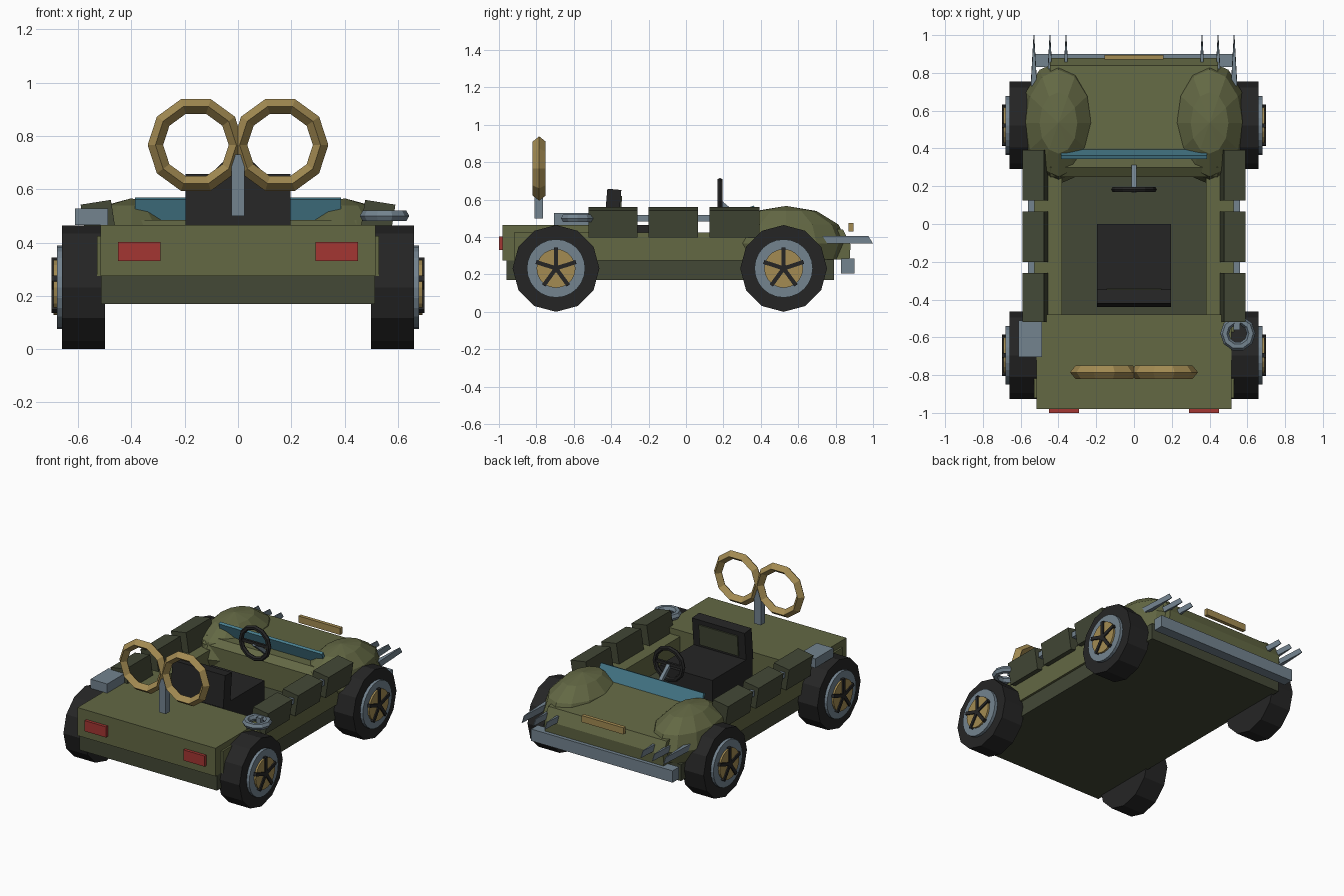
import bpy, bmesh, math
from mathutils import Matrix, Vector

if "Cube" in bpy.data.objects:
    bpy.data.objects.remove(bpy.data.objects["Cube"])


def lin(c):
    return c / 12.92 if c <= 0.04045 else ((c + 0.055) / 1.055) ** 2.4


def mat(name, r, g, b):
    m = bpy.data.materials.new(name)
    m.diffuse_color = (lin(r / 255), lin(g / 255), lin(b / 255), 1)
    m.use_nodes = True
    m.node_tree.nodes["Principled BSDF"].inputs["Base Color"].default_value = m.diffuse_color
    return m


OLIVE = mat("olive", 99, 104, 68)
DARK = mat("dark_olive", 67, 72, 54)
STEEL = mat("steel", 115, 131, 143)
BRASS = mat("brass", 163, 139, 82)
BLACK = mat("black", 37, 37, 37)
GLASS = mat("teal_glass", 74, 128, 145)
RED = mat("red", 164, 54, 50)


def finish(name, bm, material):
    bmesh.ops.recalc_face_normals(bm, faces=bm.faces)
    me = bpy.data.meshes.new(name)
    bm.to_mesh(me)
    bm.free()
    me.materials.append(material)
    ob = bpy.data.objects.new(name, me)
    bpy.context.collection.objects.link(ob)
    return ob


def box(name, material, x, y, z, rot=None):
    """Box from min/max pairs, optionally turned about its centre."""
    bm = bmesh.new()
    c = Vector(((x[0] + x[1]) / 2, (y[0] + y[1]) / 2, (z[0] + z[1]) / 2))
    size = (x[1] - x[0], y[1] - y[0], z[1] - z[0])
    m = Matrix.Translation(c) @ (rot or Matrix()) @ Matrix.Diagonal((*size, 1))
    bmesh.ops.create_cube(bm, size=1, matrix=m)
    return finish(name, bm, material)


def disc(name, material, r, x0, x1, y, z, sides):
    """Cylinder lying along x."""
    bm = bmesh.new()
    m = Matrix.Translation(((x0 + x1) / 2, y, z)) @ Matrix.Rotation(math.pi / 2, 4, 'Y')
    bmesh.ops.create_cone(bm, cap_ends=True, segments=sides, radius1=r, radius2=r,
                          depth=abs(x1 - x0), matrix=m)
    return finish(name, bm, material)


def ring(name, material, major, minor, n, k, matrix, phase=0):
    """Faceted torus around local z."""
    bm = bmesh.new()
    rows = []
    for i in range(n):
        a = 2 * math.pi * i / n + phase
        row = []
        for j in range(k):
            b = 2 * math.pi * j / k
            r = major + minor * math.cos(b)
            row.append(bm.verts.new(matrix @ Vector(
                (r * math.cos(a), r * math.sin(a), minor * math.sin(b)))))
        rows.append(row)
    for i in range(n):
        p, q = rows[i], rows[(i + 1) % n]
        for j in range(k):
            bm.faces.new((p[j], q[j], q[(j + 1) % k], p[(j + 1) % k]))
    return finish(name, bm, material)


def extrude_x(name, material, profile, half):
    """Closed (y, z) profile extruded across the width."""
    bm = bmesh.new()
    a, b = ([bm.verts.new((x, y, z)) for y, z in profile] for x in (-half, half))
    bm.faces.new(a)
    bm.faces.new(b)
    for i in range(len(profile)):
        j = (i + 1) % len(profile)
        bm.faces.new((a[i], a[j], b[j], b[i]))
    return finish(name, bm, material)


def span(s, a, b):
    """Mirrored x range."""
    return tuple(sorted((s * a, s * b)))


def tilt(deg, axis):
    return Matrix.Rotation(math.radians(deg), 4, axis)


# Body shell
box("lower_tub", DARK, (-.515, .515), (-.96, .79), (.17, .28))
box("rear_deck", OLIVE, (-.517, .517), (-.98, -.48), (.275, .465))
extrude_x("hood", OLIVE, [(.25, .28), (.25, .45), (.30, .485), (.40, .48),
                          (.84, .44), (.88, .36), (.875, .28)], .445)

# Seat
box("seat_cushion", BLACK, (-.197, .197), (-.43, 0), (.28, .465))
box("seat_back", BLACK, (-.197, .197), (-.43, -.355), (.44, .655), tilt(-5, 'X'))
box("seat_back_pad", DARK, (-.145, .145), (-.357, -.347), (.48, .62), tilt(-5, 'X'))

# Steering wheel and column
ring("steering_wheel", BLACK, .105, .016, 12, 6,
     Matrix.Translation((0, .182, .595)) @ tilt(90, 'X'))
box("steering_column", STEEL, (-.012, .012), (.155, .325), (.525, .549), tilt(-40, 'X'))
box("steering_spoke", BLACK, (-.1, .1), (.174, .19), (.585, .605))

# Windshield
box("windshield", GLASS, (-.387, .387), (.362, .382), (.46, .568), tilt(20, 'X'))

# Front badge plate and bumper
box("front_plate", BRASS, (-.157, .157), (.87, .895), (.43, .475))
box("bumper", STEEL, (-.53, .53), (.83, .9), (.205, .285))

# Wind-up key
for s in (-1, 1):
    ring("key_ring", BRASS, .152, .029, 10, 4,
         Matrix.Translation((s * .158, -.785, .766)) @ Matrix.Diagonal((1, 1.2, 1, 1))
         @ tilt(90, 'X'))
box("key_post", STEEL, (-.025, .025), (-.81, -.765), (.5, .73))

# Rear side fittings
box("side_box", STEEL, (-.612, -.487), (-.705, -.51), (.465, .527))
ring("tow_ring", STEEL, .07, .023, 10, 6, Matrix.Translation((.55, -.58, .5)))

for s in (-1, 1):
    # Side walls, rails and tail lights
    box("side_wall", OLIVE, span(s, .38, .53), (-.92, .32), (.275, .425))
    box("side_rail", STEEL, span(s, .528, .56), (-.56, .32), (.482, .518))
    box("tail_light", RED, span(s, .29, .45), (-1.0, -.975), (.33, .402))

    # Side pouches, leaning outward
    for y0, y1 in ((-.52, -.26), (-.2, .065), (.125, .392)):
        box("side_pouch", DARK, span(s, .465, .58), (y0, y1), (.405, .552), tilt(s * 9, 'Y'))

    # Rounded front fender
    bm = bmesh.new()
    bmesh.ops.create_uvsphere(bm, u_segments=12, v_segments=6, radius=1, matrix=
                              Matrix.Translation((s * .4, .535, .366))
                              @ Matrix.Diagonal((.2, .325, .2, 1)))
    bmesh.ops.bisect_plane(bm, geom=bm.verts[:] + bm.edges[:] + bm.faces[:],
                           plane_co=(0, 0, .28), plane_no=(0, 0, 1), clear_inner=True)
    bmesh.ops.holes_fill(bm, edges=[e for e in bm.edges if e.is_boundary])
    finish("front_fender", bm, OLIVE)

    # Front spikes, tapering to an upright edge
    for x in (.36, .445, .53):
        bm = bmesh.new()
        lo, hi = ([bm.verts.new((s * (x + dx), y + dy, z)) for dx, y in
                   ((-.016, .73), (.016, .73), (.002, .975), (-.002, .975))]
                  for z, dy in ((.365, .025), (.405, 0)))
        bm.faces.new(lo)
        bm.faces.new(hi)
        for i in range(4):
            j = (i + 1) % 4
            bm.faces.new((lo[i], lo[j], hi[j], hi[i]))
        finish("front_spike", bm, STEEL)

    # Wheels: tyre, rim, hub plate, five spokes
    for y in (-.695, .522):
        z = .232
        disc("tyre", BLACK, z, s * .5, s * .66, y, z, 12)
        disc("rim", STEEL, .156, s * .6, s * .68, y, z, 24)
        disc("hub_plate", BRASS, .104, s * .65, s * .692, y, z, 20)
        disc("hub_cap", BLACK, .022, s * .66, s * .7, y, z, 10)
        for i in range(5):
            turn = Matrix.Rotation(2 * math.pi * i / 5, 4, 'X')
            bm = bmesh.new()
            m = (Matrix.Translation((s * .685, y, z)) @ turn
                 @ Matrix.Translation((0, 0, .056)) @ Matrix.Diagonal((.03, .022, .112, 1)))
            bmesh.ops.create_cube(bm, size=1, matrix=m)
            finish("wheel_spoke", bm, BLACK)
